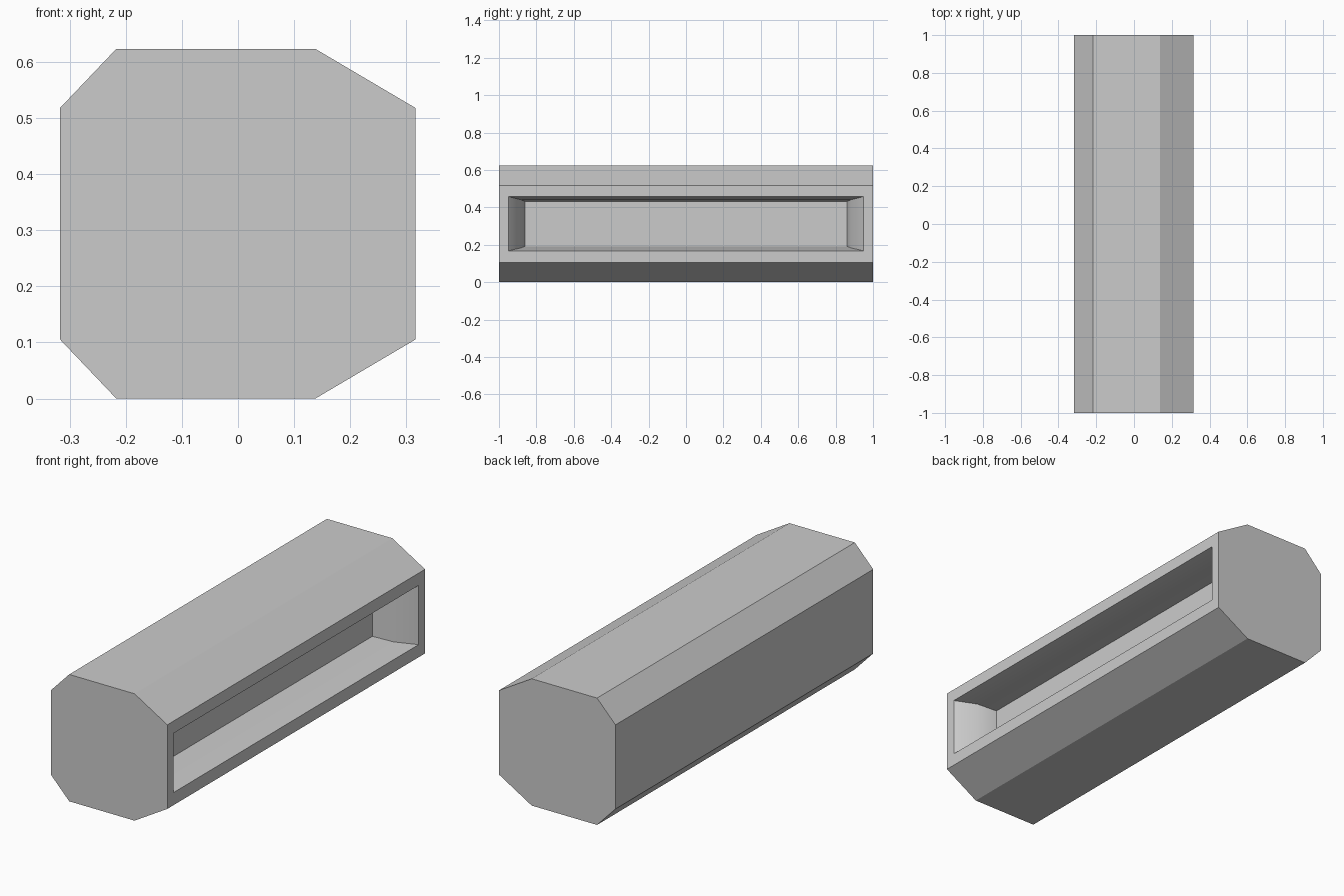
import bpy
import bmesh

if "Cube" in bpy.data.objects:
    bpy.data.objects.remove(bpy.data.objects["Cube"])

grey = bpy.data.materials.new("light grey")
grey.diffuse_color = (0.6, 0.6, 0.6, 1)
grey.use_nodes = True
grey.node_tree.nodes["Principled BSDF"].inputs["Base Color"].default_value = grey.diffuse_color

# Cross-section (x, z), starting with the right-hand upright side
PROFILE = [(0.316, 0.105), (0.316, 0.518), (0.138, 0.623), (-0.217, 0.623),
           (-0.317, 0.518), (-0.317, 0.105), (-0.217, 0.0), (0.138, 0.0)]

# Recess rings: x, half length in y, lower z, upper z
RINGS = [(0.316, 0.95, 0.167, 0.458),
         (0.229, 0.88, 0.184, 0.440),
         (0.128, 0.86, 0.192, 0.431)]

bm = bmesh.new()

# Faceted body with closed ends
front = [bm.verts.new((x, -1, z)) for x, z in PROFILE]
back = [bm.verts.new((x, 1, z)) for x, z in PROFILE]
bm.faces.new(front)
bm.faces.new(back[::-1])
for i in range(1, 8):
    j = (i + 1) % 8
    bm.faces.new((front[i], front[j], back[j], back[i]))

# Right side: flat frame around the opening, then tapering recess walls
loop = [front[0], back[0], back[1], front[1]]
for x, h, lo, hi in RINGS:
    ring = [bm.verts.new((x, y, z))
            for y, z in ((-h, lo), (h, lo), (h, hi), (-h, hi))]
    for i in range(4):
        j = (i + 1) % 4
        bm.faces.new((loop[i], loop[j], ring[j], ring[i]))
    loop = ring
bm.faces.new(loop)  # recess back panel

bmesh.ops.recalc_face_normals(bm, faces=bm.faces)

# Soften only the shallow bend inside the recess walls
for f in bm.faces:
    f.smooth = all(v.co.x > 0.1 and abs(v.co.y) < 0.99 for v in f.verts)
for e in bm.edges:
    if len(e.link_faces) == 2 and e.calc_face_angle() > 0.5:
        e.smooth = False

mesh = bpy.data.meshes.new("recessed_housing")
bm.to_mesh(mesh)
bm.free()
mesh.materials.append(grey)
obj = bpy.data.objects.new("recessed_housing", mesh)
bpy.context.collection.objects.link(obj)
